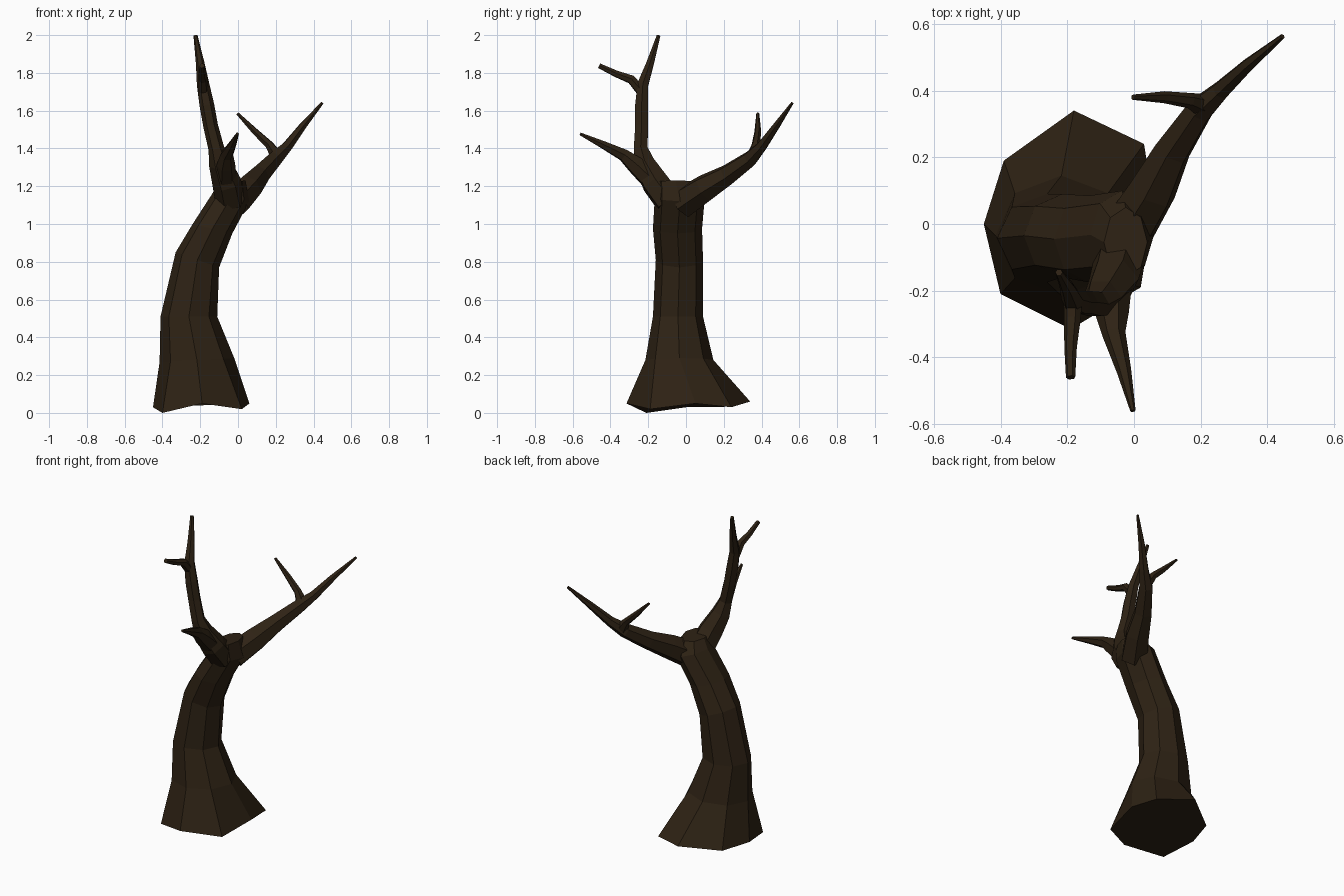
import bpy, bmesh, math
from mathutils import Vector

bark = bpy.data.materials.new("dark_bark")
bark.diffuse_color = (0.027, 0.016, 0.007, 1)


def loft(name, rings):
    """Skin a list of equal-sized point rings, capped at both ends."""
    bm = bmesh.new()
    loops = [[bm.verts.new(p) for p in ring] for ring in rings]
    n = len(loops[0])
    for a, b in zip(loops, loops[1:]):
        for i in range(n):
            j = (i + 1) % n
            bm.faces.new((a[i], a[j], b[j], b[i]))
    bm.faces.new(loops[0][::-1])
    bm.faces.new(loops[-1])
    bmesh.ops.recalc_face_normals(bm, faces=bm.faces[:])
    mesh = bpy.data.meshes.new(name)
    bm.to_mesh(mesh)
    bm.free()
    mesh.materials.append(bark)
    obj = bpy.data.objects.new(name, mesh)
    bpy.context.collection.objects.link(obj)
    return obj


def trunk_ring(xl, zl, xr, zr, y0, y1, n=8):
    """Tilted oval ring between a left and a right silhouette point."""
    pts = []
    for i in range(n):
        a = 2 * math.pi * i / n
        t = (1 + math.cos(a)) / 2
        y = (y0 + y1) / 2 + (y1 - y0) / 2 * math.sin(a)
        pts.append((xl + (xr - xl) * t, y, zl + (zr - zl) * t))
    return pts


def branch(name, path, n=6):
    """Tapered faceted limb along (x, y, z, radius) points."""
    pts = [Vector(p[:3]) for p in path]
    side = Vector((1, 0.2, 0))
    rings = []
    for i, p in enumerate(path):
        tan = (pts[min(i + 1, len(pts) - 1)] - pts[max(i - 1, 0)]).normalized()
        side = (side - tan * side.dot(tan)).normalized()
        up = tan.cross(side)
        rings.append([pts[i] + p[3] * (side * math.cos(2 * math.pi * k / n)
                                       + up * math.sin(2 * math.pi * k / n))
                      for k in range(n)])
    return loft(name, rings)


# Trunk: uneven flared foot, then a leaning column up to the fork
foot = [(0.06, 0.05, 0.05), (0.03, 0.24, 0.03), (-0.18, 0.34, 0.06), (-0.39, 0.19, 0.03),
        (-0.45, 0.0, 0.03), (-0.40, -0.21, 0.0), (-0.19, -0.315, 0.05), (0.02, -0.19, 0.02)]
loft("trunk", [
    foot,
    trunk_ring(-0.415, 0.27, -0.02, 0.29, -0.215, 0.145),
    trunk_ring(-0.41, 0.51, -0.11, 0.51, -0.175, 0.09),
    trunk_ring(-0.33, 0.85, -0.10, 0.77, -0.16, 0.09),
    trunk_ring(-0.24, 1.00, -0.03, 0.95, -0.175, 0.085),
    trunk_ring(-0.13, 1.17, 0.06, 1.12, -0.165, 0.10),
    trunk_ring(-0.09, 1.22, 0.04, 1.23, -0.16, 0.05),
])

# Tall limb on the front side of the fork, with its two offshoots
branch("tall_limb", [
    (-0.04, -0.09, 1.12, 0.08), (-0.06, -0.165, 1.22, 0.077), (-0.095, -0.22, 1.32, 0.06),
    (-0.115, -0.24, 1.40, 0.042), (-0.145, -0.235, 1.52, 0.039), (-0.165, -0.235, 1.63, 0.039),
    (-0.185, -0.228, 1.74, 0.033), (-0.2, -0.19, 1.85, 0.023), (-0.225, -0.145, 1.998, 0.011)])
branch("front_low_branch", [
    (-0.065, -0.18, 1.23, 0.06), (-0.065, -0.27, 1.315, 0.05), (-0.06, -0.33, 1.365, 0.035),
    (-0.03, -0.44, 1.42, 0.022), (-0.003, -0.56, 1.477, 0.008)])
branch("front_high_branch", [
    (-0.183, -0.235, 1.70, 0.028), (-0.185, -0.29, 1.765, 0.025),
    (-0.19, -0.37, 1.795, 0.019), (-0.19, -0.46, 1.838, 0.014)])

# Sweeping limb on the back right of the fork, with its offshoot
branch("sweeping_limb", [
    (-0.02, -0.02, 1.11, 0.085), (0.055, 0.10, 1.19, 0.075), (0.115, 0.22, 1.26, 0.057),
    (0.195, 0.34, 1.345, 0.044), (0.26, 0.40, 1.41, 0.03), (0.34, 0.475, 1.515, 0.021),
    (0.445, 0.562, 1.64, 0.008)])
branch("back_twig", [
    (0.205, 0.355, 1.36, 0.036), (0.165, 0.37, 1.42, 0.023),
    (0.09, 0.38, 1.49, 0.018), (-0.003, 0.38, 1.585, 0.008)])
